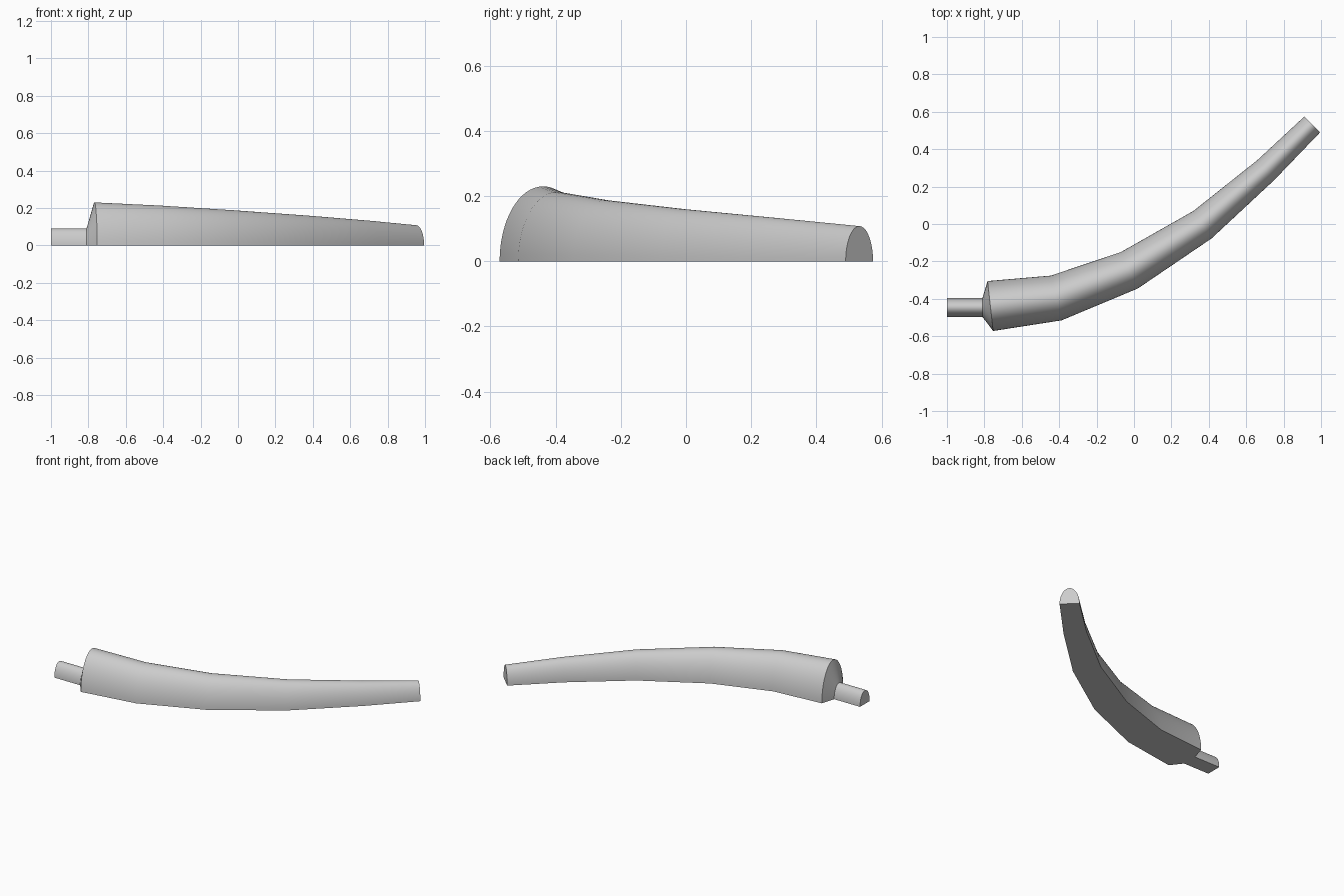
import bpy, bmesh, math
from mathutils import Vector

cube = bpy.data.objects.get("Cube")
if cube:
    bpy.data.objects.remove(cube, do_unlink=True)

grey = bpy.data.materials.new("light_grey")
grey.use_nodes = True
COLOUR = (0.6, 0.6, 0.6, 1)
grey.diffuse_color = COLOUR
grey.node_tree.nodes["Principled BSDF"].inputs["Base Color"].default_value = COLOUR

SEGMENTS = 32

# Stations along the part: back edge, front edge, crown height
STEM = [((-1.0, -0.395), (-1.0, -0.497), 0.09),
        ((-0.81, -0.395), (-0.81, -0.497), 0.09)]
BODY = [((-0.783, -0.305), (-0.753, -0.572), 0.23),
        ((-0.445, -0.276), (-0.387, -0.515), 0.213),
        ((-0.07, -0.15), (0.02, -0.345), 0.188),
        ((0.318, 0.07), (0.415, -0.077), 0.16),
        ((0.66, 0.342), (0.75, 0.235), 0.132),
        ((0.91, 0.574), (0.995, 0.49), 0.108)]


def half_ellipse(bm, back, front, height):
    """Arch of vertices standing on the ground between two edge points."""
    a, b = Vector((*back, 0)), Vector((*front, 0))
    centre, half = (a + b) / 2, (a - b) / 2
    up = Vector((0, 0, height))
    ring = []
    for i in range(SEGMENTS + 1):
        t = math.pi * i / SEGMENTS
        ring.append(bm.verts.new(centre + half * math.cos(t) + up * math.sin(t)))
    return ring


def loft(name, stations):
    """Closed skin with a flat underside through all stations."""
    bm = bmesh.new()
    rings = [half_ellipse(bm, *s) for s in stations]
    for r, s in zip(rings, rings[1:]):
        for i in range(SEGMENTS):
            bm.faces.new((r[i], r[i + 1], s[i + 1], s[i]))
        bm.faces.new((r[-1], r[0], s[0], s[-1]))
    bm.faces.new(rings[0])
    bm.faces.new(rings[-1])
    bmesh.ops.recalc_face_normals(bm, faces=bm.faces)
    mesh = bpy.data.meshes.new(name)
    bm.to_mesh(mesh)
    bm.free()
    mesh.materials.append(grey)
    obj = bpy.data.objects.new(name, mesh)
    bpy.context.collection.objects.link(obj)
    bpy.ops.object.select_all(action="DESELECT")
    obj.select_set(True)
    bpy.context.view_layer.objects.active = obj
    bpy.ops.object.shade_smooth_by_angle(angle=math.radians(30))
    return obj


# Stem, flared collar and tapering curved body as one continuous skin
loft("curved_handle_with_stem", STEM + BODY)
